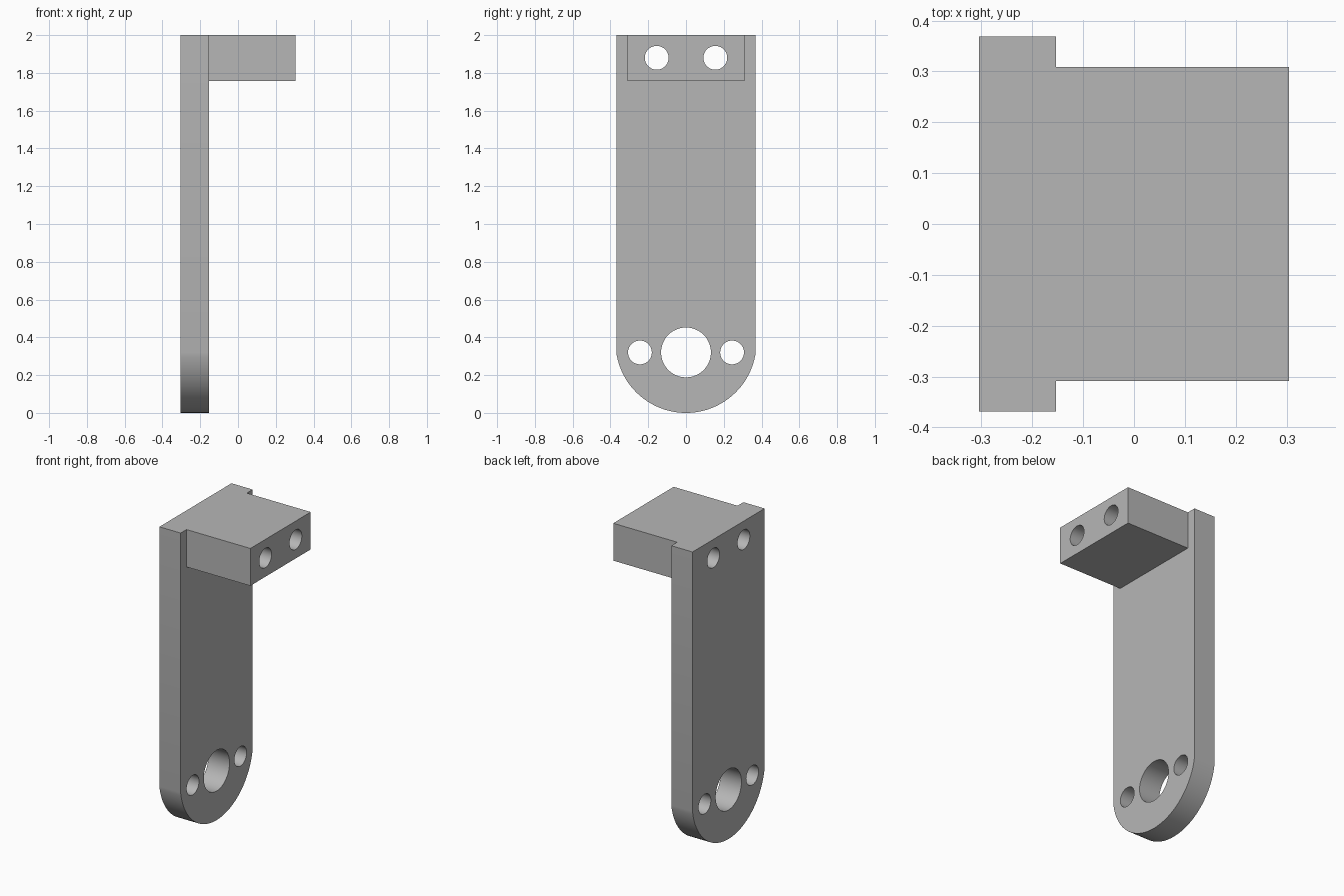
import bpy
import bmesh
import math
from mathutils import Matrix

cube = bpy.data.objects.get("Cube")
if cube:
    bpy.data.objects.remove(cube, do_unlink=True)

HEIGHT = 2.0
X_BACK, X_STEP, X_END = -0.305, -0.153, 0.305
HALF_WIDTH, ARC_RADIUS = 0.369, 0.373
BLOCK_HALF, BLOCK_BOTTOM = 0.309, 1.758
# Holes as (y, z, radius)
HOLES = [(0, 0.32, 0.132)]
for side in (-1, 1):
    HOLES += [(side * 0.244, 0.32, 0.063), (side * 0.155, 1.88, 0.063)]

grey = bpy.data.materials.new("plain grey")
grey.use_nodes = True
colour = (0.47, 0.47, 0.47, 1)
grey.diffuse_color = colour
grey.node_tree.nodes["Principled BSDF"].inputs["Base Color"].default_value = colour


def add_object(name, bm):
    bmesh.ops.recalc_face_normals(bm, faces=bm.faces)
    mesh = bpy.data.meshes.new(name)
    bm.to_mesh(mesh)
    bm.free()
    mesh.materials.append(grey)
    obj = bpy.data.objects.new(name, mesh)
    bpy.context.collection.objects.link(obj)
    return obj


def extrude_profile(name, points, x0, x1):
    """Extrude a (y, z) outline along x."""
    bm = bmesh.new()
    face = bm.faces.new([bm.verts.new((x0, y, z)) for y, z in points])
    result = bmesh.ops.extrude_face_region(bm, geom=[face])
    verts = [v for v in result["geom"] if isinstance(v, bmesh.types.BMVert)]
    bmesh.ops.translate(bm, verts=verts, vec=(x1 - x0, 0, 0))
    return add_object(name, bm)


def apply_boolean(target, other, operation):
    mod = target.modifiers.new(operation.title(), "BOOLEAN")
    mod.operation = operation
    mod.solver = "EXACT"
    mod.object = other
    bpy.context.view_layer.objects.active = target
    bpy.ops.object.modifier_apply(modifier=mod.name)
    bpy.data.objects.remove(other, do_unlink=True)


# Upright plate with a rounded lower end
sweep = math.asin(HALF_WIDTH / ARC_RADIUS)
steps = 48
outline = [(HALF_WIDTH, HEIGHT), (-HALF_WIDTH, HEIGHT)]
for i in range(steps + 1):
    a = sweep * (2 * i / steps - 1)
    outline.append((ARC_RADIUS * math.sin(a), ARC_RADIUS * (1 - math.cos(a))))
bracket = extrude_profile("bracket", outline, X_BACK, X_STEP)

# Mounting block at the top, merged with the plate
b = BLOCK_HALF
block = extrude_profile(
    "block",
    [(b, HEIGHT), (-b, HEIGHT), (-b, BLOCK_BOTTOM), (b, BLOCK_BOTTOM)],
    (X_BACK + X_STEP) / 2, X_END)
apply_boolean(bracket, block, "UNION")

# Through holes
bm = bmesh.new()
for y, z, radius in HOLES:
    place = Matrix.Translation((0, y, z)) @ Matrix.Rotation(math.pi / 2, 4, "Y")
    bmesh.ops.create_cone(bm, cap_ends=True, segments=48, radius1=radius,
                          radius2=radius, depth=2, matrix=place)
cutter = add_object("hole_cutter", bm)
cutter.hide_render = True
apply_boolean(bracket, cutter, "DIFFERENCE")

# Smooth the rounded walls, keep the edges sharp
bpy.ops.object.select_all(action="DESELECT")
bracket.select_set(True)
bpy.context.view_layer.objects.active = bracket
bpy.ops.object.shade_smooth_by_angle(angle=math.radians(30))
